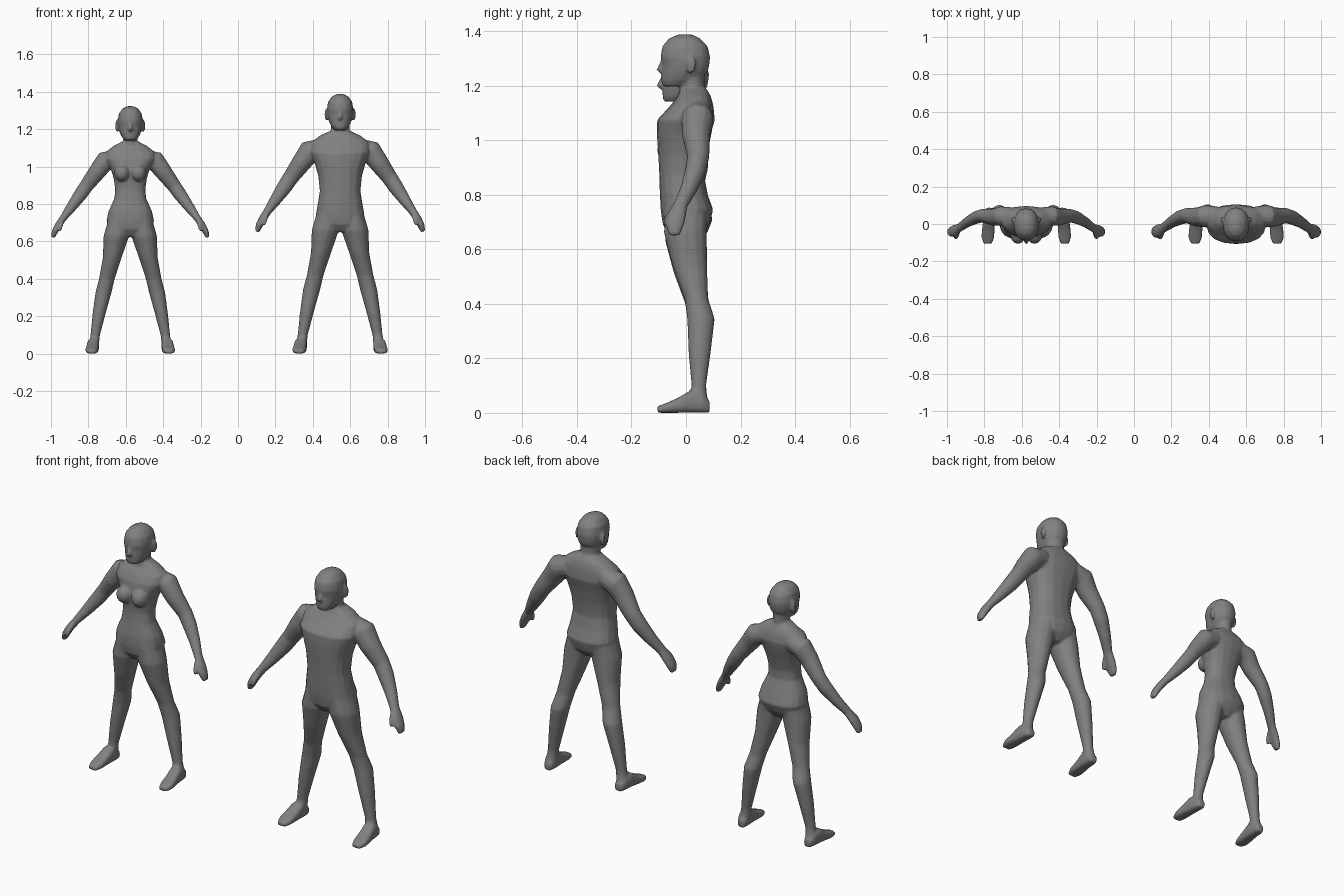
import bpy, bmesh, math
from mathutils import Vector, Matrix

if "Cube" in bpy.data.objects:
    bpy.data.objects.remove(bpy.data.objects["Cube"])

skin = bpy.data.materials.new("grey_clay")
skin.diffuse_color = (0.22, 0.22, 0.22, 1)
skin.use_nodes = True
skin.node_tree.nodes["Principled BSDF"].inputs["Base Color"].default_value = skin.diffuse_color
X, Y, Z = Vector((1, 0, 0)), Vector((0, 1, 0)), Vector((0, 0, 1))


def loft(bm, rings, n=14, power=2.0):
    """Capped skin over rings of (centre, u radius vector, v radius vector)."""
    loops = []
    for c, u, v in rings:
        loop = []
        for i in range(n):
            a = 2 * math.pi * i / n
            k = [math.copysign(abs(f) ** (2 / power), f) for f in (math.cos(a), math.sin(a))]
            loop.append(bm.verts.new(c + u * k[0] + v * k[1]))
        loops.append(loop)
    faces = [bm.faces.new(loops[0]), bm.faces.new(loops[-1])]
    for a, b in zip(loops, loops[1:]):
        for i in range(n):
            j = (i + 1) % n
            faces.append(bm.faces.new((a[i], a[j], b[j], b[i])))
    bmesh.ops.recalc_face_normals(bm, faces=faces)


def stack(bm, rows, power):
    """Horizontal rings: z, half width, front y, back y."""
    loft(bm, [(Vector((0, (f + b) / 2, z)), X * w, Y * (b - f) / 2)
              for z, w, f, b in rows], 16, power)


def limb(bm, rows, side):
    """Rings square to a path: x, y, z, in-plane radius, depth radius."""
    pts = [Vector((r[0] * side, r[1], r[2])) for r in rows]
    rings = []
    for i, r in enumerate(rows):
        t = (pts[min(i + 1, len(pts) - 1)] - pts[max(i - 1, 0)]).normalized()
        u = Y.cross(t).normalized()
        rings.append((pts[i], u * r[3], t.cross(u) * r[4]))
    loft(bm, rings, 12)


def ball(bm, centre, radii, turn=0):
    m = Matrix.Translation(centre) @ Matrix.Rotation(turn, 4, 'Z') @ Matrix.Diagonal((*radii, 1))
    bmesh.ops.create_uvsphere(bm, u_segments=12, v_segments=8, radius=1, matrix=m)


HEAD = [(1.388, .018, -.03, .025), (1.374, .045, -.062, .052), (1.345, .065, -.087, .08),
        (1.305, .071, -.094, .089), (1.275, .068, -.087, .086), (1.25, .063, -.09, .08),
        (1.222, .052, -.091, .05), (1.198, .034, -.086, .0)]
ARM = [(.10, .045, 1.10, .05, .05), (.165, .042, 1.08, .062, .06), (.207, .037, 1.02, .053, .052),
       (.265, .045, .94, .043, .041), (.298, .035, .89, .041, .039), (.345, .01, .822, .032, .031),
       (.387, -.02, .762, .022, .026), (.415, -.035, .72, .021, .035),
       (.433, -.042, .685, .019, .033), (.444, -.042, .652, .012, .02)]
THUMB = [(.395, -.045, .74, .013, .015), (.403, -.066, .712, .013, .014),
         (.408, -.077, .688, .009, .009)]
LEG = [(.066, .0, .75, .06, .08), (.079, -.002, .66, .073, .08), (.102, .014, .54, .054, .064),
       (.133, .038, .42, .045, .044), (.152, .055, .345, .046, .051), (.178, .05, .22, .037, .041),
       (.2, .047, .1, .027, .027), (.208, .045, .04, .03, .036)]
# foot rings: y, x, half width, top height
FOOT = [(.087, .207, .02, .042), (.06, .209, .031, .07), (.02, .211, .034, .085),
        (-.03, .216, .036, .055), (-.07, .219, .037, .037), (-.105, .219, .024, .024)]

MAN_TORSO = [(.65, .03, -.055, .05), (.69, .11, -.085, .085), (.745, .13, -.093, .1),
             (.80, .12, -.096, .08), (.87, .109, -.098, .067), (.95, .117, -.102, .075),
             (1.02, .137, -.107, .09), (1.075, .16, -.106, .106), (1.13, .155, -.055, .1),
             (1.165, .11, -.03, .09), (1.19, .055, -.022, .075)]
WOMAN_TORSO = [(.625, .03, -.05, .05), (.665, .11, -.078, .08), (.71, .127, -.085, .098),
               (.76, .117, -.084, .08), (.83, .085, -.072, .055), (.88, .081, -.067, .055),
               (.94, .09, -.07, .07), (.99, .106, -.073, .085), (1.04, .135, -.066, .097),
               (1.08, .13, -.045, .09), (1.11, .09, -.02, .078), (1.135, .042, -.015, .06)]


def figure(name, x, torso, scale, arm_shift, arm_r, leg_x, head_top, busty):
    bm = bmesh.new()
    stack(bm, torso, 2.4)

    # head, neck, nose
    def hz(z):
        return head_top - (1.385 - z) * scale
    stack(bm, [(hz(z), w * scale, f * scale, b * scale) for z, w, f, b in HEAD], 2.2)
    nw = .05 if not busty else .038
    stack(bm, [(torso[-1][0] - .05, nw + .012, -.025, .075), (torso[-1][0], nw, -.022, .068),
               (hz(1.27), nw, -.02, .068)], 2)
    loft(bm, [(Vector((0, -.08, hz(1.295))), X * .007, Y * .012),
              (Vector((0, -.09, hz(1.26))), X * .014, Y * .019),
              (Vector((0, -.085, hz(1.247))), X * .012, Y * .012)], 8)

    for side in (1, -1):
        # ears
        ball(bm, Vector((side * .073 * scale, .018, hz(1.278))),
             (.009, .02, .034), -side * .35)
        # arms and thumbs
        for rows in (ARM, THUMB):
            limb(bm, [(a - arm_shift, b, c * scale, u * arm_r, v * arm_r)
                      for a, b, c, u, v in rows], side)
        # legs
        loft(bm, [(Vector((side * a * leg_x, b, c * scale)), X * u * leg_x, Y * v * leg_x)
                  for a, b, c, u, v in LEG], 14)
        # feet
        loft(bm, [(Vector((side * a * leg_x, y, h / 2)), X * w * leg_x, Z * h / 2)
                  for y, a, w, h in FOOT], 14, 2.8)
        # chest
        if busty:
            ball(bm, Vector((side * .044, -.062, .965)), (.042, .045, .045))

    me = bpy.data.meshes.new(name)
    bm.to_mesh(me)
    bm.free()
    me.materials.append(skin)
    ob = bpy.data.objects.new(name, me)
    ob.location.x = x
    bpy.context.collection.objects.link(ob)

    # fuse the parts into one continuous body
    rm = ob.modifiers.new("fuse", 'REMESH')
    rm.mode, rm.voxel_size, rm.use_smooth_shade = 'VOXEL', .006, True
    sm = ob.modifiers.new("soften", 'SMOOTH')
    sm.factor, sm.iterations = .5, 5
    dc = ob.modifiers.new("simplify", 'DECIMATE')
    dc.ratio = .2


figure("woman_body", -.576, WOMAN_TORSO, .953, .03, .88, .94, 1.32, True)
figure("man_body", .546, MAN_TORSO, 1.0, 0, 1.0, 1.0, 1.385, False)
